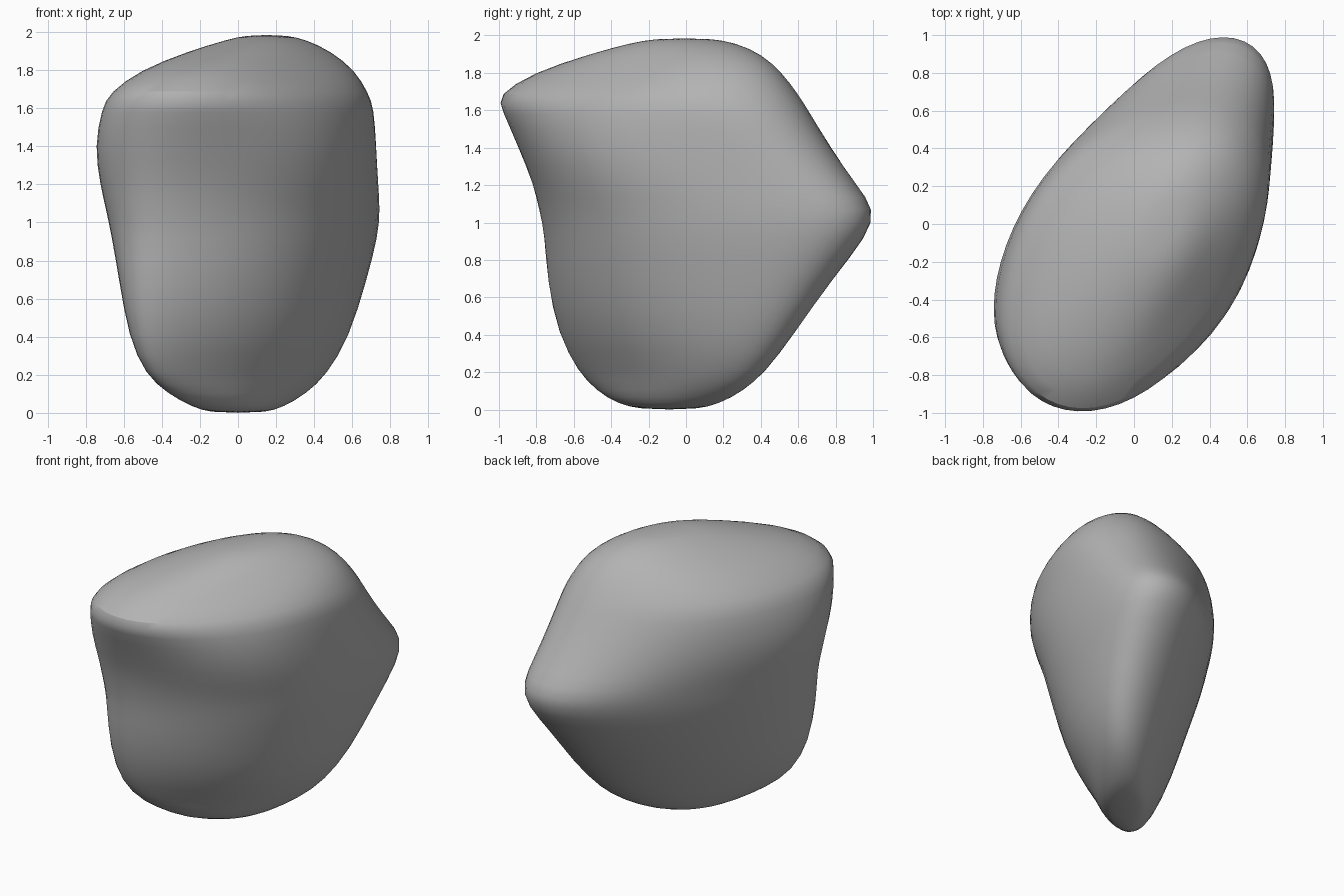
import bpy
import bmesh
from math import acos, cos, pi, sin, sqrt, tau

default_cube = bpy.data.objects.get("Cube")
if default_cube:
    bpy.data.objects.remove(default_cube, do_unlink=True)

SIDES = 28

# Horizontal slices of the boulder, from base to crown:
# height, left/right limits, front/back limits,
# x where the front is furthest out, x where the back is furthest out,
# swelling of the broad front face and of the broad back face
SLICES = [
    (0, -.14, .14, -.24, .06, -.08, .06, 0, 0),
    (.03, -.24, .24, -.37, .18, -.18, .16, .02, 0),
    (.1, -.37, .36, -.48, .31, -.31, .26, .04, 0),
    (.2, -.49, .47, -.58, .43, -.43, .34, .06, 0),
    (.4, -.58, .59, -.69, .58, -.45, .41, .09, 0),
    (.7, -.63, .68, -.75, .79, -.43, .45, .12, -.01),
    (.93, -.67, .74, -.76, .98, -.4, .48, .15, -.04),
    (1.07, -.7, .75, -.79, 1.02, -.4, .48, .16, -.05),
    (1.2, -.73, .74, -.82, .92, -.38, .44, .15, -.02),
    (1.4, -.76, .73, -.9, .78, -.34, .39, .1, .02),
    (1.6, -.72, .72, -.99, .66, -.28, .36, 0, .06),
    (1.68, -.68, .69, -1.02, .61, -.27, .35, -.03, .07),
    (1.8, -.52, .62, -.83, .52, -.24, .34, -.05, .06),
    (1.9, -.26, .49, -.52, .41, -.06, .3, -.02, .02),
    (1.96, -.06, .36, -.3, .27, .06, .24, 0, 0),
    (1.985, .05, .25, -.15, .13, .1, .2, 0, 0),
]


def hump(angle, start, end):
    """Smooth rise and fall between two angles, zero elsewhere."""
    t = (angle - start) / (end - start)
    return sin(pi * t) ** 2 if 0 < t < 1 else 0


def slice_points(height, left, right, front, back,
                 front_x, back_x, front_swell, back_swell):
    """Skewed oval that fills the given limits, with its broad sides swollen."""
    centre_x, half_x = (left + right) / 2, (right - left) / 2
    centre_y, half_y = (front + back) / 2, (back - front) / 2
    back_phase = acos((back_x - centre_x) / half_x)
    front_phase = acos((centre_x - front_x) / half_x)
    points = []
    for i in range(SIDES):
        angle = tau * i / SIDES
        blend = (1 + cos(angle - (back_phase + front_phase) / 2)) / 2
        phase = front_phase + (back_phase - front_phase) * blend
        shift = (front_swell * hump(angle, pi + front_phase, tau)
                 - back_swell * hump(angle, back_phase, pi)) / sqrt(2)
        points.append((centre_x + half_x * cos(angle) + shift,
                       centre_y + half_y * cos(angle - phase) - shift,
                       height))
    return points


# Loft the slices into one closed body
bm = bmesh.new()
rings = [[bm.verts.new(p) for p in slice_points(*s)] for s in SLICES]
for lower, upper in zip(rings, rings[1:]):
    for i in range(SIDES):
        j = (i + 1) % SIDES
        bm.faces.new((lower[i], lower[j], upper[j], upper[i]))
bm.faces.new(list(reversed(rings[0])))
bm.faces.new(rings[-1])
bmesh.ops.recalc_face_normals(bm, faces=bm.faces)

mesh = bpy.data.meshes.new("boulder")
bm.to_mesh(mesh)
bm.free()
boulder = bpy.data.objects.new("boulder", mesh)
bpy.context.collection.objects.link(boulder)

# Plain grey stone
stone = bpy.data.materials.new("grey_stone")
stone.use_nodes = True
colour = (.45, .45, .45, 1)
stone.diffuse_color = colour
stone.node_tree.nodes["Principled BSDF"].inputs["Base Color"].default_value = colour
mesh.materials.append(stone)

# Rounded, smooth-shaded surface
rounding = boulder.modifiers.new("rounding", "SUBSURF")
rounding.levels = rounding.render_levels = 1
bpy.ops.object.select_all(action="DESELECT")
boulder.select_set(True)
bpy.context.view_layer.objects.active = boulder
bpy.ops.object.shade_smooth_by_angle(angle=pi / 3)
